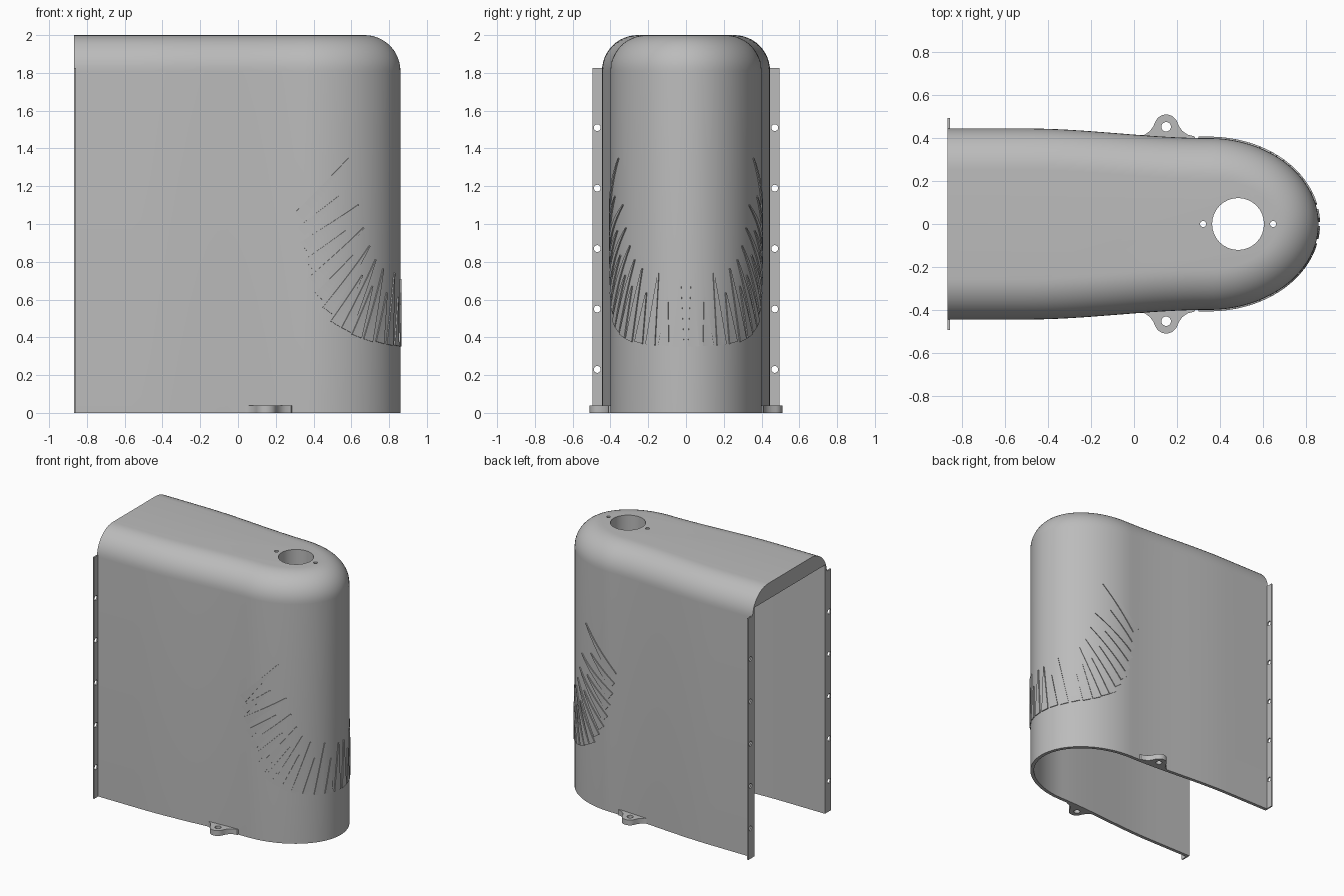
import bpy, bmesh, math
from mathutils import Vector

if "Cube" in bpy.data.objects:
    bpy.data.objects.remove(bpy.data.objects["Cube"], do_unlink=True)

grey = bpy.data.materials.new("plain_grey")
grey.use_nodes = True
colour = (0.5, 0.5, 0.5, 1)
grey.diffuse_color = colour
grey.node_tree.nodes["Principled BSDF"].inputs["Base Color"].default_value = colour

BACK, NOSE, MID = -0.868, 0.86, 0.35
HALF_BACK, HALF_MID = 0.445, 0.40
TOP, ROUND, WALL, CEILING = 2.0, 0.19, 0.025, 1.88


def make(name, bm):
    bmesh.ops.recalc_face_normals(bm, faces=bm.faces)
    me = bpy.data.meshes.new(name)
    bm.to_mesh(me)
    bm.free()
    ob = bpy.data.objects.new(name, me)
    bpy.context.collection.objects.link(ob)
    me.materials.append(grey)
    return ob


def select(ob):
    bpy.ops.object.select_all(action='DESELECT')
    ob.select_set(True)
    bpy.context.view_layer.objects.active = ob


def cut(ob, cutter):
    cutter.hide_render = True
    mod = ob.modifiers.new("cut", 'BOOLEAN')
    mod.operation = 'DIFFERENCE'
    mod.solver = 'EXACT'
    mod.object = cutter
    select(ob)
    bpy.ops.object.modifier_apply(modifier=mod.name)
    bpy.data.objects.remove(cutter, do_unlink=True)


def smooth(ob):
    select(ob)
    bpy.ops.object.shade_smooth_by_angle(angle=math.radians(35))


def loft(rings):
    bm = bmesh.new()
    rows = [[bm.verts.new(p) for p in ring] for ring in rings]
    n = len(rows[0])
    for a, b in zip(rows, rows[1:]):
        for i in range(n):
            j = (i + 1) % n
            bm.faces.new((a[i], a[j], b[j], b[i]))
    bm.faces.new(rows[0])
    bm.faces.new(rows[-1])
    return bm


def drill(holes, axis, length):
    # Several round cutters in one mesh
    bm = bmesh.new()
    turn = Vector((0, 0, 1)).rotation_difference(Vector(axis)).to_matrix()
    for centre, r in holes:
        new = bmesh.ops.create_cone(bm, cap_ends=True, segments=32,
                                    radius1=r, radius2=r, depth=length)["verts"]
        for v in new:
            v.co = turn @ v.co + Vector(centre)
    return make("hole_cutter", bm)


# Plan outline: tapering sides joined by an elliptical nose
def side_point(x):
    t = min(max((x + 0.5) / (MID + 0.5), 0), 1)
    return Vector((x, HALF_BACK + (HALF_MID - HALF_BACK) * t * t * (3 - 2 * t)))


half = [side_point(BACK + (MID - BACK) * i / 24) for i in range(24)]
half += [Vector((MID + (NOSE - MID) * math.sin(a), HALF_MID * math.cos(a)))
         for a in (math.pi / 2 * i / 32 for i in range(33))]
outline = half + [Vector((p.x, -p.y)) for p in reversed(half[:-1])]
last = len(outline) - 1
normals = []
for i in range(last + 1):
    t = (outline[min(i + 1, last)] - outline[max(i - 1, 0)]).normalized()
    normals.append(Vector((-t.y, t.x)))


def ring(inset, z, extend=0):
    pts = [(p - n * inset).to_3d() + Vector((0, 0, z)) for p, n in zip(outline, normals)]
    pts[0].x -= extend
    pts[-1].x -= extend
    return pts


# Cover shell with rounded top edge, open at the bottom and back
rings = [ring(0, 0)]
for i in range(13):
    a = math.pi / 2 * i / 12
    rings.append(ring(ROUND * (1 - math.cos(a)), TOP - ROUND + ROUND * math.sin(a)))
shell = make("cover_shell", loft(rings))
cut(shell, make("cavity_cutter", loft([ring(WALL, -0.1, 0.1), ring(WALL, CEILING, 0.1)])))
cut(shell, drill([((0.485, 0, TOP), 0.121), ((0.322, 0, TOP), 0.014),
                  ((0.648, 0, TOP), 0.014)], (0, 0, 1), 0.6))
smooth(shell)

for side, label in ((1, "left"), (-1, "right")):
    # Back mounting flange with a row of screw holes
    bm = bmesh.new()
    bmesh.ops.create_cube(bm, size=1)
    for v in bm.verts:
        v.co = Vector((BACK + 0.005 + v.co.x * 0.01,
                       side * (0.46 + v.co.y * 0.07), 0.9125 + v.co.z * 1.825))
    flange = make(label + "_back_flange", bm)
    cut(flange, drill([((BACK, side * 0.47, 0.23 + 0.32 * i), 0.018) for i in range(5)],
                      (1, 0, 0), 0.2))
    smooth(flange)

    # Flared mounting ear at the bottom edge
    plan = [(-0.14, 0.395), (-0.13, 0.409), (-0.10, 0.416), (-0.075, 0.434), (-0.06, 0.455)]
    plan += [(-0.055 * math.cos(a), 0.455 + 0.055 * math.sin(a))
             for a in (math.radians(20 + 10 * i) for i in range(15))]
    plan += [(-x, y) for x, y in reversed(plan[:5])]
    ear = make(label + "_mounting_ear",
               loft([[(0.15 + x, side * y, z) for x, y in plan] for z in (0, 0.04)]))
    cut(ear, drill([((0.15, side * 0.453, 0), 0.022)], (0, 0, 1), 0.3))
    smooth(ear)

# Distances along the wall, measured from the nose
centre = len(half) - 1
dist = [0]
for i in range(centre, 0, -1):
    dist.append(dist[-1] + (outline[i] - outline[i - 1]).length)


def on_wall(s, z, lift, side):
    k = 0
    while k < len(dist) - 2 and dist[k + 1] < abs(s):
        k += 1
    f = (abs(s) - dist[k]) / (dist[k + 1] - dist[k])
    p = outline[centre - k].lerp(outline[centre - k - 1], f)
    n = normals[centre - k].lerp(normals[centre - k - 1], f)
    p = p + n.normalized() * lift
    return (p.x, p.y * side * (1 if s >= 0 else -1), z)


def along(path, t):
    k = min(int(t), len(path) - 2)
    return Vector(path[k]).lerp(Vector(path[k + 1]), t - k)


# Raised jagged spikes wrapping round the nose
outer = [(0, .35), (.2, .36), (.40, .39), (.55, .47), (.66, .65), (.72, .88), (.75, 1.08)]
inner = [(0, .70), (.15, .74), (.28, .77), (.33, .84), (.38, .95), (.42, 1.10), (.49, 1.41)]
COUNT, STEPS = 15, 8
for side, label in ((1, "left"), (-1, "right")):
    bm = bmesh.new()
    for i in range(COUNT):
        t = 6 * (i + 0.5) / COUNT
        a, b = along(outer, t), along(inner, t)
        if i % 2:
            b = a.lerp(b, 0.7)
        d = (b - a).normalized()
        across = Vector((-d.y, d.x))
        rows = []
        for j in range(STEPS + 1):
            f = j / STEPS
            mid = a.lerp(b, f)
            w = 0.027 * (1 - f) + 0.003
            l, r = mid + across * w, mid - across * w
            rows.append([bm.verts.new(on_wall(p.x, p.y, h, side))
                         for p, h in ((l, -.004), (l, .007), (r, .007), (r, -.004))])
        for p, q in zip(rows, rows[1:]):
            for k in range(4):
                m = (k + 1) % 4
                bm.faces.new((p[k], p[m], q[m], q[k]))
        bm.faces.new(rows[0])
        bm.faces.new(rows[-1])
    smooth(make(label + "_raised_spikes", bm))
